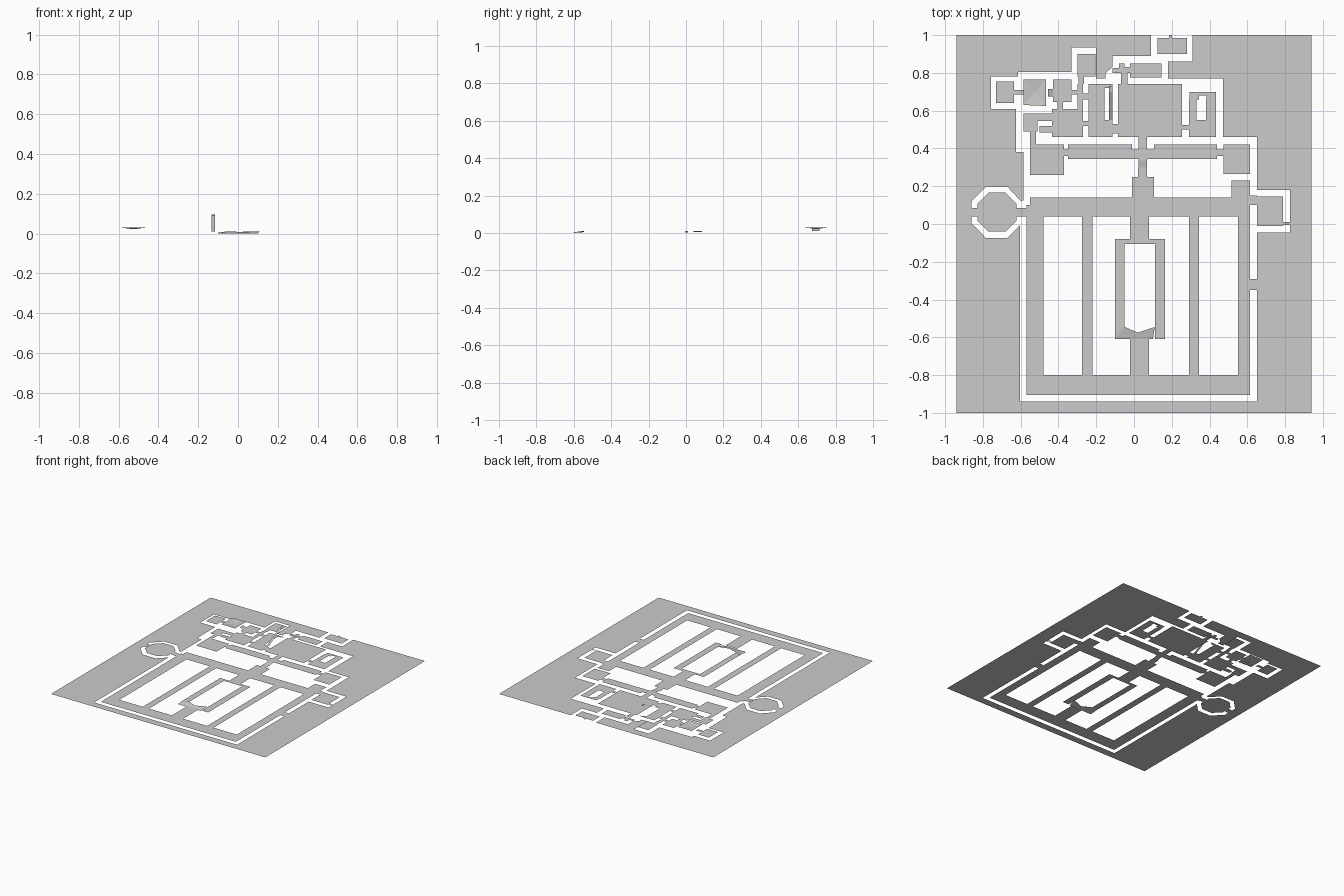
import bpy, bmesh


def finish(name, bm):
    me = bpy.data.meshes.new(name)
    for f in bm.faces:
        f.normal_update()
        if f.normal.z < 0:
            f.normal_flip()
    bm.to_mesh(me)
    bm.free()
    ob = bpy.data.objects.new(name, me)
    bpy.context.collection.objects.link(ob)
    return ob


def polygon(name, pts):
    """One flat or sloped face."""
    bm = bmesh.new()
    face = bm.faces.new([bm.verts.new(p) for p in pts])
    face.normal_update()
    if len(pts) > 4:
        bmesh.ops.triangulate(bm, faces=[face], ngon_method='EAR_CLIP')
    return finish(name, bm)


def floor(name, z, rects, holes=()):
    """Union of rectangles (x0, x1, y0, y1) minus holes, as one sheet."""
    both = list(rects) + list(holes)
    xs = sorted({v for r in both for v in r[:2]})
    ys = sorted({v for r in both for v in r[2:]})
    inside = lambda x, y, rs: any(a < x < b and c < y < d for a, b, c, d in rs)
    bm = bmesh.new()
    for x0, x1 in zip(xs, xs[1:]):
        for y0, y1 in zip(ys, ys[1:]):
            x, y = (x0 + x1) / 2, (y0 + y1) / 2
            if inside(x, y, rects) and not inside(x, y, holes):
                bm.faces.new([bm.verts.new((a, b, z)) for a, b in
                              ((x0, y0), (x1, y0), (x1, y1), (x0, y1))])
    bmesh.ops.remove_doubles(bm, verts=bm.verts[:], dist=1e-5)
    return finish(name, bm)


def slope(name, x0, x1, y0, y1, za, zb, along='y'):
    """Ramp rising from za to zb along one axis."""
    z = (za, za, zb, zb) if along == 'y' else (za, zb, zb, za)
    return polygon(name, list(zip((x0, x1, x1, x0), (y0, y0, y1, y1), z)))


G, H = 0.005, 0.012     # ground level and house floor level

# Surrounding ground, with the compound's wall line cut out of it
outline = [(-.94, 1), (-.94, -1), (.94, -1), (.94, 1), (.31, 1), (.31, .86),
           (.18, .86), (.18, .77), (.47, .77), (.47, .46), (.65, .46),
           (.65, .18), (.825, .18), (.825, -.045), (.65, -.045), (.65, -.94),
           (-.603, -.94), (-.603, -.005), (-.67, -.073), (-.785, -.073),
           (-.86, .005), (-.86, .12), (-.785, .197), (-.67, .197), (-.603, .125),
           (-.585, .125), (-.585, .38), (-.625, .38), (-.625, .61), (-.757, .61),
           (-.757, .78), (-.615, .78), (-.615, .805), (-.33, .805), (-.33, .935),
           (-.20, .935), (-.20, .77), (-.15, .77), (-.15, .80), (-.115, .83),
           (-.115, .89), (.09, .89), (.09, 1)]
polygon("ground", [(x, y, G) for x, y in outline])

# Garden paths around the beds and the central pool
beds = [(-.48, -.275, -.80, .04), (-.22, -.02, -.80, .04),
        (.08, .29, -.80, .04), (.345, .55, -.80, .04)]
floor("outer_paths", G,
      [(-.57, .615, -.905, .10), (-.55, .615, .10, .14), (.515, .615, .14, .23),
       (-.01, .105, .14, .25), (.02, .07, .25, .30),
       (.615, .65, -.35, -.29), (.615, .65, .10, .15)],
      beds + [(-.10, .165, -.61, -.08)])
floor("pool_surround", G, [(-.10, .165, -.61, -.08)],
      [(-.05, .11, -.545, -.105), (-.10, .11, -.61, -.545)])
for i, tri in enumerate((
        [(-.10, -.61, 0), (.10, -.61, 0), (.02, -.575, .008), (-.05, -.545, .012)],
        [(.10, -.61, 0), (.11, -.545, .012), (.02, -.575, .008)],
        [(-.10, -.61, 0), (-.05, -.545, .012), (-.10, -.545, .005)])):
    polygon(f"pool_step_{i}", tri)
slope("hall_step", .025, .07, .30, .335, G, H)

# Octagonal pavilion with two door sills
a, b = .103, .045
polygon("pavilion_floor", [(-.725 + x, .063 + y, .008) for x, y in
        ((a, -b), (a, b), (b, a), (-b, a), (-a, b), (-a, -b), (-b, -a), (b, -a))])
slope("pavilion_sill_west", -.86, -.828, .04, .085, G, .01, 'x')
slope("pavilion_sill_east", -.622, -.57, .04, .085, .01, G, 'x')

# Side room on the east wall
floor("east_room", G, [(.65, .79, -.01, .145), (.79, .80, -.005, .01)])
slope("east_sill", .80, .825, -.005, .01, 0.012, 0.003, 'x')

# Hall and its end rooms
floor("hall", H,
      [(-.35, .44, .345, .42), (-.55, -.37, .26, .42), (.475, .615, .265, .42),
       (-.37, -.35, .36, .395), (.44, .475, .36, .395), (.025, .07, .335, .46),
       (-.55, -.52, .42, .45)],
      [(-.01, .105, .395, .42)])
floor("hall_doorway", H, [(.025, .07, .395, .42)])

# Great room with its neighbours
floor("great_room", H,
      [(-.085, .255, .46, .74), (-.24, -.115, .46, .74), (.29, .435, .46, .66),
       (.255, .29, .50, .525), (-.115, -.085, .48, .53),
       (.295, .345, .66, .70), (.385, .435, .64, .70), (.345, .385, .68, .70),
       (-.07, -.035, .74, .80)],
      [(-.155, -.132, .55, .72), (.33, .38, .55, .66), (-.132, -.115, .55, .73)])

# Steep stair rising to an upper landing
slope("stair", -.132, -.115, .55, .70, H, .09)
slope("stair_landing", -.132, -.115, .70, .73, .09, .096)

# North rooms and entrance
floor("north_rooms", G,
      [(-.02, .145, .775, .85), (-.08, -.05, .80, .85), (-.05, -.02, .80, .83),
       (.125, .28, .90, .985), (.185, .20, .985, 1), (-.115, -.08, .80, .825)])

# North-west rooms
floor("northwest_rooms", H,
      [(-.73, -.635, .64, .755), (-.635, -.585, .685, .71),
       (-.43, -.33, .645, .765), (-.405, -.375, .61, .645), (-.435, -.27, .46, .61),
       (-.30, -.27, .61, .74), (-.33, -.30, .685, .71), (-.27, -.24, .66, .69),
       (-.30, -.205, .78, .90), (-.295, -.265, .74, .78), (-.27, -.24, .52, .545),
       (-.585, -.51, .49, .585), (-.51, -.435, .545, .585),
       (-.50, -.435, .485, .52), (-.55, -.52, .45, .49)])
slope("northwest_step", -.455, -.43, .675, .715, .024, H, 'x')

# Raised room with a faceted floor
c = (-.525, .70, .022)
ring = [(-.585, .63, .03), (-.465, .625, .03), (-.465, .765, .03), (-.585, .765, .03)]
for i in range(4):
    polygon(f"raised_floor_{i}", [c, ring[i], ring[(i + 1) % 4]])
